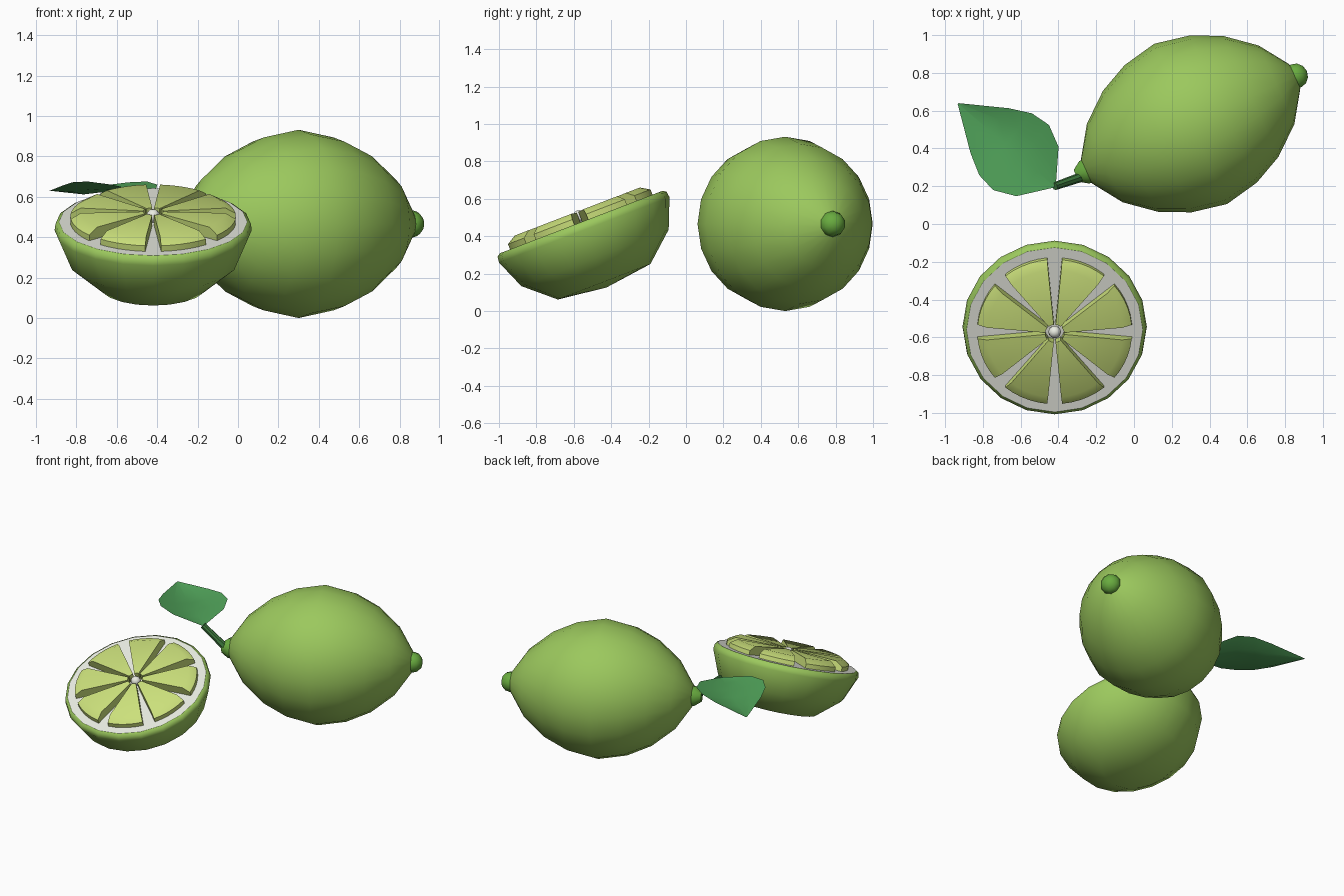
import bpy, bmesh
from math import sin, cos, pi, radians
from mathutils import Matrix, Vector

if "Cube" in bpy.data.objects:
    bpy.data.objects.remove(bpy.data.objects["Cube"])


def material(name, rgb):
    m = bpy.data.materials.new(name)
    m.diffuse_color = (*rgb, 1)
    m.use_nodes = True
    m.node_tree.nodes["Principled BSDF"].inputs["Base Color"].default_value = m.diffuse_color
    return m


RIND = material("rind", (0.33, 0.58, 0.11))
NUB = material("nub_green", (0.14, 0.41, 0.05))
LEAF = material("leaf_green", (0.08, 0.36, 0.10))
STEM = material("stem_green", (0.05, 0.20, 0.05))
PITH = material("pith_white", (0.82, 0.84, 0.76))
FLESH = material("flesh", (0.60, 0.75, 0.20))


def add_object(name, bm, matrix, mat, angle=40):
    bmesh.ops.remove_doubles(bm, verts=bm.verts, dist=1e-5)
    me = bpy.data.meshes.new(name)
    bm.to_mesh(me)
    bm.free()
    ob = bpy.data.objects.new(name, me)
    bpy.context.collection.objects.link(ob)
    me.transform(matrix)
    me.materials.append(mat)
    bpy.ops.object.select_all(action='DESELECT')
    ob.select_set(True)
    bpy.context.view_layer.objects.active = ob
    if angle:
        bpy.ops.object.shade_smooth_by_angle(angle=radians(angle))
    return ob


def lathe(name, profile, n, matrix, mat, angle=40):
    """Revolve (radius, height) points about local z."""
    bm = bmesh.new()
    rings = [[bm.verts.new((r * cos(2 * pi * i / n), r * sin(2 * pi * i / n), h))
              for i in range(n)] if r else [bm.verts.new((0, 0, h))] for r, h in profile]
    for a, b in zip(rings, rings[1:]):
        for i in range(n):
            j = (i + 1) % n
            quad = [a[i % len(a)], a[j % len(a)], b[j % len(b)], b[i % len(b)]]
            bm.faces.new(list(dict.fromkeys(quad)))
    bmesh.ops.recalc_face_normals(bm, faces=bm.faces)
    return add_object(name, bm, matrix, mat, angle)


# Whole lime, lying along a turned axis
whole = (Matrix.Translation((0.30, 0.53, 0.466)) @ Matrix.Rotation(radians(24.5), 4, 'Z')
         @ Matrix.Rotation(radians(90), 4, 'Y'))
side = [(0.428, 0.19), (0.352, 0.35), (0.228, 0.50), (0.072, 0.605), (0, 0.622)]
body = [(r, -h) for r, h in reversed(side)] + [(0.466, 0)] + side
lathe("whole_lime", body, 20, whole, RIND, 60)

# Tip nub and stem collar
nub = [(0.07 * sin(pi * k / 6), 0.612 - 0.064 * cos(pi * k / 6)) for k in range(7)]
nub[0], nub[-1] = (0, nub[0][1]), (0, nub[-1][1])
lathe("tip_nub", nub, 10, whole, NUB, 60)
lathe("stem_collar", [(0, -0.56), (0.072, -0.58), (0.068, -0.62), (0.036, -0.665), (0, -0.665)],
      10, whole, NUB)

# Stem
a, b = Vector((-0.275, 0.25, 0.475)), Vector((-0.42, 0.20, 0.615))
d = b - a
lathe("stem", [(0, 0), (0.026, 0), (0.021, d.length), (0, d.length)], 8,
      Matrix.Translation(a) @ d.to_track_quat('Z', 'Y').to_matrix().to_4x4(), STEM)

# Leaf: stations of distance along, half width, midrib height, edge lift
stations = [(0, 0.01, 0.615, 0), (0.12, 0.172, 0.625, 0.035), (0.234, 0.227, 0.626, 0.05),
            (0.342, 0.215, 0.622, 0.05), (0.453, 0.156, 0.612, 0.045), (0.673, 0.003, 0.63, 0)]
along, across = Vector((-0.76, 0.65, 0)), Vector((0.65, 0.76, 0))
bm = bmesh.new()
rows = []
for s, w, z, lift in stations:
    rows.append([bm.verts.new(Vector((-0.42, 0.20, z + lift * t * t)) + along * s + across * w * t)
                 for t in (-1, -0.5, 0, 0.5, 1)])
for p, q in zip(rows, rows[1:]):
    for i in range(4):
        bm.faces.new((p[i], p[i + 1], q[i + 1], q[i]))
bmesh.ops.recalc_face_normals(bm, faces=bm.faces)
bm.normal_update()
if sum(f.normal.z for f in bm.faces) < 0:
    bmesh.ops.reverse_faces(bm, faces=bm.faces)
add_object("leaf", bm, Matrix(), LEAF, 60)

# Cut half: rind bowl and pith face, tilted to the front
half = Matrix.Translation((-0.42, -0.56, 0.476)) @ Matrix.Rotation(radians(21), 4, 'X')
lathe("half_rind", [(0, -0.375), (0.265, -0.342), (0.422, -0.205), (0.488, -0.045), (0.484, -0.012),
                    (0.466, 0)], 20, half, RIND, 60)
lathe("half_pith", [(0.466, 0), (0, 0)], 20, half, PITH, 0)

# Flesh wedges around the face
section = [(0.05, -0.005), (0.05, 0.056), (0.36, 0.06), (0.41, 0.03), (0.41, -0.005)]
bm = bmesh.new()
for k in range(8):
    cuts = []
    for i in range(6):
        t = radians(22.5 + 45 * k - 17 + 34 * i / 5)
        cuts.append([bm.verts.new((r * cos(t), r * sin(t), h)) for r, h in section])
    for p, q in zip(cuts, cuts[1:]):
        for i in range(5):
            j = (i + 1) % 5
            bm.faces.new((p[i], p[j], q[j], q[i]))
    bm.faces.new(cuts[0])
    bm.faces.new(cuts[-1])
bmesh.ops.recalc_face_normals(bm, faces=bm.faces)
add_object("flesh_wedges", bm, half, FLESH, 35)

# Core bead
bead = [(0.034 * sin(pi * k / 6), 0.032 - 0.034 * cos(pi * k / 6)) for k in range(7)]
bead[0], bead[-1] = (0, bead[0][1]), (0, bead[-1][1])
lathe("core_bead", bead, 10, half, PITH, 60)
